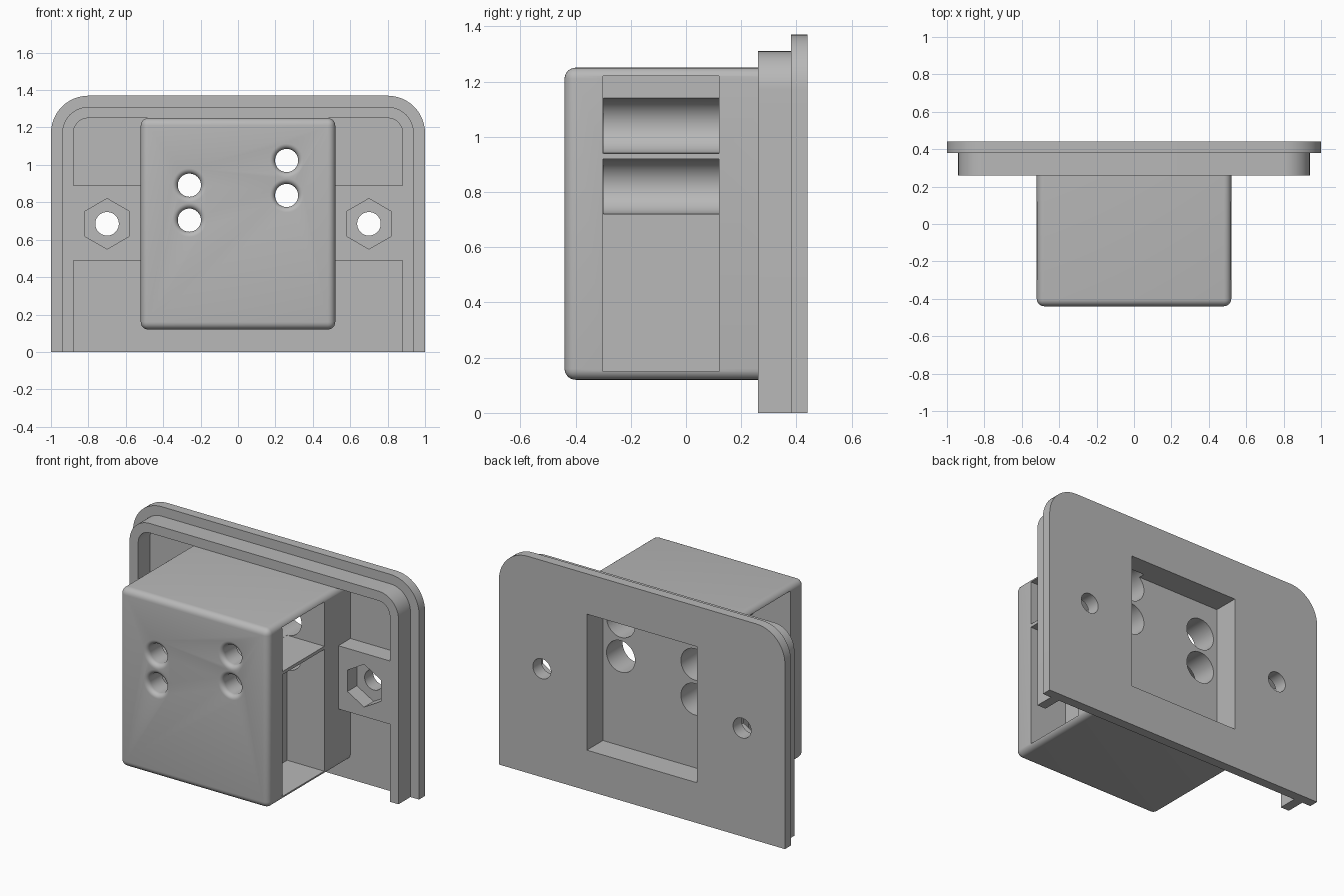
import bpy, bmesh
from math import sin, cos, pi, radians
from mathutils import Vector

old = bpy.data.objects.get("Cube")
if old:
    bpy.data.objects.remove(old, do_unlink=True)

grey = bpy.data.materials.new("plain_grey")
grey.use_nodes = True
GREY = (0.48, 0.48, 0.48, 1)
grey.diffuse_color = GREY
grey.node_tree.nodes["Principled BSDF"].inputs["Base Color"].default_value = GREY

MID_Z = 0.685            # height of the middle of box and screws
FRONT, RIM, FACE, BACK = -0.44, 0.26, 0.38, 0.44   # depth stations


def finish(name, bm):
    bmesh.ops.recalc_face_normals(bm, faces=bm.faces[:])
    mesh = bpy.data.meshes.new(name)
    bm.to_mesh(mesh)
    bm.free()
    mesh.materials.append(grey)
    obj = bpy.data.objects.new(name, mesh)
    bpy.context.collection.objects.link(obj)
    return obj


def loft(name, sections):
    """Skin a list of (outline in x and z, depth y) with closed ends."""
    bm = bmesh.new()
    rings = [[bm.verts.new((x, y, z)) for x, z in outline] for outline, y in sections]
    n = len(rings[0])
    for a, b in zip(rings, rings[1:]):
        for i in range(n):
            j = (i + 1) % n
            bm.faces.new((a[i], a[j], b[j], b[i]))
    bm.faces.new(rings[0])
    bm.faces.new(rings[-1])
    return finish(name, bm)


def prism(name, outline, y0, y1):
    return loft(name, [(outline, y0), (outline, y1)])


def rect(x0, x1, z0, z1):
    return [(x0, z0), (x1, z0), (x1, z1), (x0, z1)]


def circle(x, z, r, n=40):
    return [(x + r * sin(2 * pi * i / n), z + r * cos(2 * pi * i / n)) for i in range(n)]


def arch(w, h, r, n=12):
    """Open path up one side, over two rounded corners and down the other."""
    right = [(w - r + r * cos(pi / 2 * i / n), h - r + r * sin(pi / 2 * i / n))
             for i in range(n + 1)]
    left = [(-x, z) for x, z in reversed(right)]
    return [(w, 0)] + right + left + [(-w, 0)]


def cut(obj, cutters):
    for c in cutters:
        mod = obj.modifiers.new("cut", "BOOLEAN")
        mod.operation = "DIFFERENCE"
        mod.solver = "EXACT"
        mod.object = c
        bpy.context.view_layer.objects.active = obj
        bpy.ops.object.modifier_apply(modifier=mod.name)
    for c in cutters:
        bpy.data.objects.remove(c, do_unlink=True)


parts = []

# Back plate with square opening and screw holes
plate = prism("back_plate", arch(1.0, 1.37, 0.2), FACE, BACK)
cut(plate, [prism("cutter", rect(-0.385, 0.385, 0.255, 1.115), 0.3, 0.6)]
    + [prism("cutter", circle(s * 0.7, MID_Z, 0.063), 0.2, 0.6) for s in (-1, 1)])
parts.append(plate)

# Raised rim, open at the bottom
parts.append(prism("rim", arch(0.94, 1.31, 0.14) + arch(0.88, 1.25, 0.08)[::-1], RIM, FACE))

# Screw blocks with hexagonal nut pockets
for s, side in ((1, "left"), (-1, "right")):
    xs = sorted((s * 0.52, s * 0.88))
    block = prism(side + "_nut_block", rect(*xs, 0.49, 0.89), RIM, FACE)
    cut(block, [prism("cutter", circle(s * 0.7, MID_Z, 0.135, 6), 0.1, 0.355),
                prism("cutter", circle(s * 0.7, MID_Z, 0.063), 0.3, 0.5)])
    parts.append(block)

# Protruding box, rounded everywhere except where it meets the plate
bm = bmesh.new()
bmesh.ops.create_cube(bm, size=1)
for v in bm.verts:
    v.co = Vector((v.co.x * 1.04, FACE if v.co.y > 0 else FRONT, MID_Z + v.co.z * 1.13))
edges = [e for e in bm.edges if not all(v.co.y > 0 for v in e.verts)]
bmesh.ops.bevel(bm, geom=edges, offset=0.04, segments=6, profile=0.5, affect="EDGES")
box = finish("socket_box", bm)

# Box cavities: back opening, side windows split by a shelf, bores, flared front holes
cutters = [prism("cutter", rect(-0.385, 0.385, 0.255, 1.115), 0.28, 0.6)]
for s, mid in ((1, 0.93), (-1, 0.798)):
    xs = sorted((s * 0.26, s * 0.6))
    cutters.append(prism("cutter", rect(*xs, 0.15, mid - 0.01), -0.3, 0.12))
    cutters.append(prism("cutter", rect(*xs, mid + 0.01, 1.22), -0.3, 0.12))
    for up in (-1, 1):
        cutters.append(prism("cutter", circle(s * 0.26, mid + up * 0.11, 0.0995), -0.299, 0.32))
        hole_z, flare = mid + up * 0.0935, 0.028
        steps = [pi / 2 * i / 6 for i in range(7)]
        sections = [(circle(s * 0.26, hole_z, 0.062 + flare), FRONT - 0.05)]
        sections += [(circle(s * 0.26, hole_z, 0.062 + flare * (1 - sin(a))),
                      FRONT + flare * (1 - cos(a))) for a in steps]
        sections.append((circle(s * 0.26, hole_z, 0.062), -0.25))
        cutters.append(loft("cutter", sections))
cut(box, cutters)
parts.append(box)

# Smooth curved surfaces, keep edges crisp
for obj in parts:
    bpy.ops.object.select_all(action="DESELECT")
    obj.select_set(True)
    bpy.context.view_layer.objects.active = obj
    bpy.ops.object.shade_smooth_by_angle(angle=radians(30))
